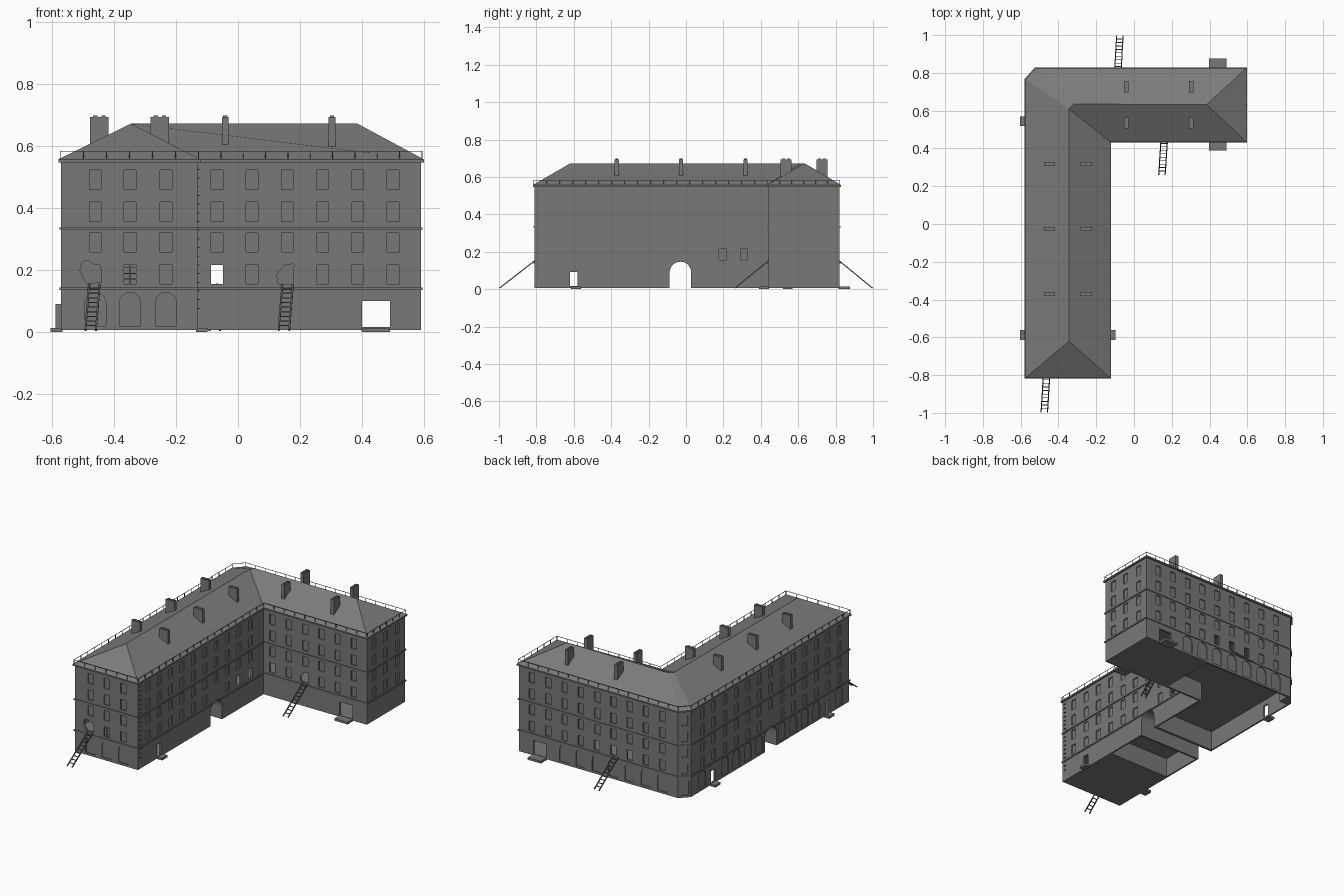
import bpy, bmesh, math
from mathutils import Vector as V

if "Cube" in bpy.data.objects:
    bpy.data.objects.remove(bpy.data.objects["Cube"])


def material(name, r, g, b):
    m = bpy.data.materials.new(name)
    m.diffuse_color = (r, g, b, 1)
    m.use_nodes = True
    m.node_tree.nodes["Principled BSDF"].inputs["Base Color"].default_value = m.diffuse_color
    return m


STONE = material("grey stone", 0.19, 0.19, 0.18)
SLATE = material("grey slate", 0.20, 0.20, 0.195)
DARK = material("dark iron and wood", 0.12, 0.12, 0.115)

# L-shaped wall outline with a chamfered rear corner (counter-clockwise)
WALL = [(-.57, -.81), (-.13, -.81), (-.13, .44), (.59, .44), (.59, .82), (-.52, .82), (-.57, .765)]


def outset(ring, d):
    out = []
    for i, p in enumerate(ring):
        p, a, b = V(p), V(ring[i - 1]), V(ring[(i + 1) % len(ring)])
        e, f = (p - a).normalized(), (b - p).normalized()
        n1, n2 = V((e.y, -e.x)), V((f.y, -f.x))
        out.append(p + (n1 + n2) * d / (1 + n1.dot(n2)))
    return out


def finish(name, bm, mat):
    bmesh.ops.recalc_face_normals(bm, faces=bm.faces)
    me = bpy.data.meshes.new(name)
    bm.to_mesh(me)
    bm.free()
    ob = bpy.data.objects.new(name, me)
    bpy.context.collection.objects.link(ob)
    me.materials.append(mat)
    return ob


def box(bm, x0, x1, y0, y1, z0, z1):
    v = [bm.verts.new((x, y, z)) for x in (x0, x1) for y in (y0, y1) for z in (z0, z1)]
    for f in ((0, 1, 3, 2), (4, 6, 7, 5), (0, 4, 5, 1), (2, 3, 7, 6), (0, 2, 6, 4), (1, 5, 7, 3)):
        bm.faces.new([v[i] for i in f])


def bar(bm, a, b, r):
    """Square bar from a to b."""
    a, b = V(a), V(b)
    d = (b - a).normalized()
    s = d.cross(V((0, 0, 1)) if abs(d.z) < .9 else V((1, 0, 0))).normalized() * r
    t = d.cross(s).normalized() * r
    q = [[bm.verts.new(p + k) for k in (s + t, s - t, -s - t, t - s)] for p in (a, b)]
    bm.faces.new(q[0])
    bm.faces.new(q[1][::-1])
    for i in range(4):
        j = (i + 1) % 4
        bm.faces.new((q[0][i], q[0][j], q[1][j], q[1][i]))


# Facades: (function from along-wall coordinate to wall point, outward normal)
C = V((-.545, .7925, 0))
CT = V((.05, .055, 0)).normalized()
FRONT_A = (lambda u: V((u, -.81, 0)), V((0, -1, 0)))
FRONT_B = (lambda u: V((u, .44, 0)), V((0, -1, 0)))
COURT = (lambda u: V((-.13, u, 0)), V((1, 0, 0)))
EAST = (lambda u: V((.59, u, 0)), V((1, 0, 0)))
BACK = (lambda u: V((u, .82, 0)), V((0, 1, 0)))
WEST = (lambda u: V((-.57, u, 0)), V((-1, 0, 0)))
CORNER = (lambda u: C + CT * u, V((-CT.y, CT.x, 0)))


def prism(bm, facade, poly, depth):
    at, n = facade
    rings = [[bm.verts.new(at(u) + V((0, 0, z)) + n * d) for u, z in poly] for d in (.02, -depth)]
    bm.faces.new(rings[0])
    bm.faces.new(rings[1][::-1])
    for i in range(len(poly)):
        j = (i + 1) % len(poly)
        bm.faces.new((rings[0][i], rings[0][j], rings[1][j], rings[1][i]))


def rect(u, w, z0, z1):
    return [(u - w / 2, z0), (u + w / 2, z0), (u + w / 2, z1), (u - w / 2, z1)]


def arch(u, w, z0, z1):
    r = w / 2
    return [(u - r, z0), (u + r, z0)] + [
        (u + r * math.cos(math.pi * k / 10), z1 - r + r * math.sin(math.pi * k / 10)) for k in range(11)]


# Walls: lofted outline with string courses and cornice
bm = bmesh.new()
levels = [(.006, 0), (.135, 0), (.135, .005), (.143, .005), (.143, 0), (.330, 0), (.330, .005),
          (.338, .005), (.338, 0), (.547, 0), (.547, .009), (.556, .009)]
rings = [[bm.verts.new((p.x, p.y, z)) for p in outset(WALL, d)] for z, d in levels]
for a, b in zip(rings, rings[1:]):
    for i in range(7):
        j = (i + 1) % 7
        bm.faces.new((a[i], a[j], b[j], b[i]))
bm.faces.new(rings[0][::-1])
bm.faces.new(rings[-1])
walls = finish("walls", bm, STONE)


def cut(bm):
    tool = finish("cutter", bm, STONE)
    tool.hide_render = True
    m = walls.modifiers.new("cut", 'BOOLEAN')
    m.operation, m.solver, m.object, m.use_self = 'DIFFERENCE', 'EXACT', tool, True
    bpy.context.view_layer.objects.active = walls
    bpy.ops.object.modifier_apply(modifier=m.name)
    bpy.data.objects.remove(tool)


# Hollow rooms: open undercroft, ground-floor rooms, first-floor rooms
bm = bmesh.new()
for b in ((-.56, -.14, -.37, -.10, -.05, .128), (-.56, -.14, .045, .74, -.05, .128),
          (-.50, .12, .452, .808, -.05, .128), (-.558, -.142, -.798, -.40, .015, .1285),
          (.15, .578, .452, .808, .015, .1285), (-.558, -.142, -.798, -.42, .15, .24),
          (-.557, -.142, .10, .70, .15, .24), (-.30, .22, .453, .807, .15, .2405)):
    box(bm, *b)
cut(bm)

# Through openings: carriage arch, doors, open and broken windows
W, Z1, Z2 = .038, .155, .216
bm = bmesh.new()
prism(bm, COURT, arch(-.03, .116, -.03, .147), .48)
for f in (COURT, WEST):
    prism(bm, f, rect(-.6, .042, .016, .092), .03)
prism(bm, WEST, rect(.545, .042, .016, .092), .03)
for f in (FRONT_B, BACK):
    prism(bm, f, rect(.445, .09, .016, .1), .03)
    prism(bm, f, rect(-.068, W, Z1, Z2), .03)
for u in (-.181, .048):
    prism(bm, BACK, rect(u, W, Z1, Z2), .03)
for u in (.1965, .31):
    prism(bm, COURT, rect(u, W, Z1, Z2), .03)
prism(bm, FRONT_A, rect(-.348, W, Z1, Z2), .03)
prism(bm, FRONT_A, [(-.49, .158), (-.44, .16), (-.443, .215), (-.465, .218), (-.48, .23), (-.5, .228), (-.51, .2)], .03)
prism(bm, FRONT_B, [(.13, .155), (.178, .155), (.18, .22), (.15, .215), (.125, .185)], .03)
cut(bm)

# Recessed windows and blind arches
xs_a = [-.46, -.348, -.232]
xs_b = [-.068 + .1135 * k for k in range(6)]
xs_back = [-.068 + .1135 * k for k in range(-3, 6)]
ys = [-.711 + .1135 * k for k in range(13)]
rows = [(Z1, Z2), (.258, .319), (.356, .419), (.459, .522)]
layout = [(FRONT_A, xs_a, {0, 1}), (FRONT_B, xs_b, {0, 2}), (COURT, ys[:10], {6, 8, 9}),
          (EAST, [.513, .626, .743], set()), (BACK, xs_back, {2, 3, 4}), (WEST, ys, {6}), (CORNER, [0], set())]
bm = bmesh.new()
for f, us, skip in layout:
    for i, u in enumerate(us):
        for r, (z0, z1) in enumerate(rows):
            if r or i not in skip:
                prism(bm, f, rect(u, W, z0, z1), .007)
for f, us, skip in ((FRONT_A, xs_a, ()), (BACK, xs_back, (7, 8)), (WEST, ys, (1, 6, 11)), (CORNER, [0], ())):
    for i, u in enumerate(us):
        if i not in skip:
            prism(bm, f, arch(u, .05 if f is CORNER else .068, .02, .128), .006)
cut(bm)

# Hipped roof
eave = outset(WALL, .009)
bm = bmesh.new()
P = [bm.verts.new((p.x, p.y, .557)) for p in eave]
R = [bm.verts.new(c + (.672,)) for c in ((-.345, -.62), (-.345, .61), (-.32, .635), (.385, .632))]
for f in ((P[0], P[1], R[0]), (P[1], P[2], R[1], R[0]), (P[2], P[3], R[3], R[2], R[1]), (P[3], P[4], R[3]),
          (P[4], P[5], R[2], R[3]), (P[5], P[6], R[1], R[2]), (P[6], P[0], R[0], R[1])):
    bm.faces.new(f)
bm.faces.new(P[::-1])
finish("roof", bm, SLATE)

# Chimneys with two small flues
bm = bmesh.new()
stacks = [(x, y, .03, .011) for x in (-.447, -.252) for y in (-.37, -.027, .318)]
stacks += [(x, y, .011, .03) for x in (-.041, .303) for y in (.535, .727)]
for x, y, a, b in stacks:
    box(bm, x - a, x + a, y - b, y + b, .57, .694)
    for s in (-.45, .45):
        dx, dy = (a * s, 0) if a > b else (0, b * s)
        box(bm, x + dx - .007, x + dx + .007, y + dy - .007, y + dy + .007, .69, .698)
finish("chimneys", bm, STONE)

# Roof railing
bm = bmesh.new()
line = outset(WALL, .003)
for i, p in enumerate(line):
    q = line[(i + 1) % 7]
    bar(bm, (*p, .583), (*q, .583), .0011)
    n = max(1, round((q - p).length / .07))
    for k in range(n):
        s = p.lerp(q, k / n)
        bar(bm, (*s, .553), (*s, .584), .0014)
finish("roof_railing", bm, DARK)

# Door steps and an open door leaf
bm = bmesh.new()
for b in ((-.604, -.565, -.615, -.562), (-.135, -.098, -.615, -.562), (-.604, -.565, .518, .57),
          (.398, .49, .39, .445), (.398, .49, .815, .876)):
    box(bm, *b, 0, .014)
box(bm, -.588, -.568, -.58, -.574, .012, .09)
finish("door_steps", bm, STONE)

# Leaning ladders
for name, foot, top in (("front_ladder", (-.475, -.997, .006), (-.463, -.805, .155)),
                        ("court_ladder", (.148, .262, .006), (.16, .445, .155)),
                        ("back_ladder", (-.075, .997, .006), (-.085, .815, .155))):
    bm = bmesh.new()
    a, b, off = V(foot), V(top), V((.017, 0, 0))
    for s in (-1, 1):
        bar(bm, a + off * s, b + off * s, .0028)
    for k in range(1, 10):
        c = a.lerp(b, k / 10)
        bar(bm, c - off * 1.2, c + off * 1.2, .002)
    finish(name, bm, DARK)

# Wall rungs and window glazing bars
bm = bmesh.new()
for k in range(17):
    z = .075 + k * .028
    box(bm, -.132, -.124, -.797, -.781, z, z + .003)
finish("wall_rungs", bm, DARK)
bm = bmesh.new()
box(bm, -.35, -.346, -.809, -.803, Z1, Z2)
for z in (.17, .188, .206):
    box(bm, -.367, -.329, -.808, -.804, z, z + .003)
finish("glazing_bars", bm, DARK)
